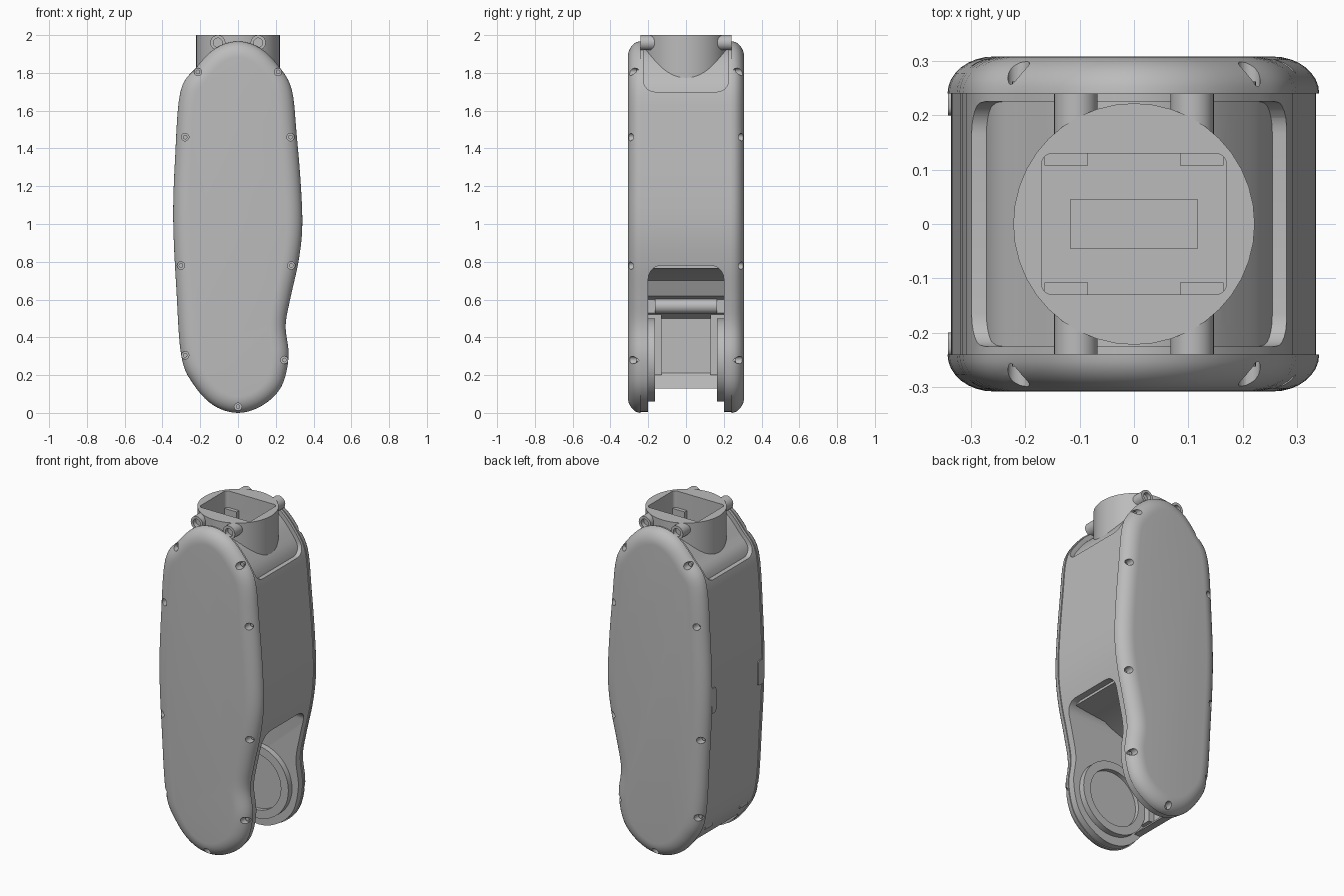
import bpy, bmesh, math
from mathutils import Matrix, Vector

if "Cube" in bpy.data.objects:
    bpy.data.objects.remove(bpy.data.objects["Cube"], do_unlink=True)

grey = bpy.data.materials.new("mid_grey")
grey.use_nodes = True
grey.diffuse_color = (0.5, 0.5, 0.5, 1)
grey.node_tree.nodes["Principled BSDF"].inputs["Base Color"].default_value = (0.5, 0.5, 0.5, 1)

# Side outline in x, z, clockwise from the top
KEYS = [(0, 1.967), (.12, 1.93), (.22, 1.83), (.285, 1.71), (.31, 1.48), (.333, 1.2),
        (.34, .98), (.32, .8), (.278, .61), (.252, .46), (.268, .3), (.23, .14), (.13, .04),
        (0, 0), (-.13, .04), (-.235, .15), (-.3, .3), (-.326, .65), (-.343, 1.02),
        (-.333, 1.35), (-.305, 1.7), (-.22, 1.83), (-.12, 1.93)]


def smooth_loop(keys, steps=5):
    """Closed spline through the key points."""
    k = [Vector(p) for p in keys]
    n, out = len(k), []
    for i in range(n):
        a, b, c, d = k[i - 1], k[i], k[(i + 1) % n], k[(i + 2) % n]
        for s in range(steps):
            t = s / steps
            out.append(b + (c - a) * t / 2 + (a * 2 - b * 5 + c * 4 - d) * t * t / 2
                       + (b * 3 - a - c * 3 + d) * t ** 3 / 2)
    return out


LOOP = smooth_loop(KEYS)


def outline(inset):
    pts = []
    for i, p in enumerate(LOOP):
        t = (LOOP[(i + 1) % len(LOOP)] - LOOP[i - 1]).normalized()
        pts.append(p + Vector((t.y, -t.x)) * inset)
    return pts


def finish(name, bm):
    bmesh.ops.recalc_face_normals(bm, faces=bm.faces)
    me = bpy.data.meshes.new(name)
    bm.to_mesh(me)
    bm.free()
    me.materials.append(grey)
    ob = bpy.data.objects.new(name, me)
    bpy.context.collection.objects.link(ob)
    return ob


def loft(name, rings):
    """Skin a list of (outline, y) rings and cap both ends."""
    bm = bmesh.new()
    vs = [[bm.verts.new((p[0], y, p[1])) for p in pts] for pts, y in rings]
    for a, b in zip(vs, vs[1:]):
        for i in range(len(a)):
            bm.faces.new((a[i - 1], a[i], b[i], b[i - 1]))
    bm.faces.new(vs[0])
    bm.faces.new(vs[-1])
    return finish(name, bm)


def box(name, lo, hi, axis=0, radius=0):
    """Box between two corners, rounded on the edges along one axis."""
    bm = bmesh.new()
    lo, hi = Vector(lo), Vector(hi)
    bmesh.ops.create_cube(bm, size=1, matrix=Matrix.Translation((lo + hi) / 2)
                          @ Matrix.Diagonal((*(hi - lo), 1)))
    if radius:
        edges = [e for e in bm.edges
                 if abs((e.verts[0].co - e.verts[1].co).normalized()[axis]) > .9]
        bmesh.ops.bevel(bm, geom=edges, offset=radius, segments=6, profile=.5, affect='EDGES')
    return finish(name, bm)


def rod(name, r, a, b, sides=32):
    """Cylinder from point a to point b."""
    a, b = Vector(a), Vector(b)
    bm = bmesh.new()
    turn = (b - a).to_track_quat('Z', 'Y').to_matrix().to_4x4()
    bmesh.ops.create_cone(bm, cap_ends=True, segments=sides, radius1=r, radius2=r,
                          depth=(b - a).length, matrix=Matrix.Translation((a + b) / 2) @ turn)
    return finish(name, bm)


def cut(ob, *cutters):
    for c in cutters:
        c.hide_render = True
        m = ob.modifiers.new("cut", 'BOOLEAN')
        m.operation, m.solver, m.object = 'DIFFERENCE', 'EXACT', c
        bpy.context.view_layer.objects.active = ob
        bpy.ops.object.modifier_apply(modifier=m.name)
        bpy.data.objects.remove(c, do_unlink=True)


# Main body with the fork opening below and the recess on top
body = loft("body", [(outline(.006), -.241), (outline(.006), .241)])
cut(body,
    box("fork_cutter", (-1, -.2, -.3), (1, .2, .78), 0, .07),
    box("recess_cutter", (-1, -.225, 1.7), (1, .225, 2.5), 0, .06))

# Closed rear wall and sloping ceiling inside the fork
rear = [p for p in outline(.006) if p.x < 0 and .12 < p.y < .85]
inner = [(.27, .8), (.27, .765), (.05, .75), (-.1, .7), (-.14, .62), (-.2, .6),
         (-.2, .53), (-.25, .5), (-.25, .21), (-.17, .13)]
loft("rear_wall", [(rear + inner, -.2), (rear + inner, .2)])
rod("cross_bar", .04, (-.2, -.165, .565), (-.2, .165, .565))

# Domed shoulder under the collar, and the collar itself
dome = [p for p in outline(.032) if p.y > 1.6]
shoulder = loft("shoulder", [(dome, -.228), (dome, .228)])
collar = rod("collar", .222, (0, 0, 1.72), (0, 0, 2), 40)
for part in (shoulder, collar):
    cut(part,
        box("pocket_cutter", (-.17, -.13, 1.83), (.17, .13, 2.2), 2, .02),
        box("slot_cutter", (-.117, -.045, 1.74), (.117, .045, 1.9)))

for sx in (-1, 1):
    for sy in (-1, 1):
        # Ledges in the pocket corners and bolt bosses beside the collar
        xs, ys = sorted((sx * .085, sx * .165)), sorted((sy * .108, sy * .132))
        box("pocket_ledge", (xs[0], ys[0], 1.82), (xs[1], ys[1], 1.9))
        boss = rod("collar_boss", .04, (sx * .107, sy * .15, 1.96), (sx * .107, sy * .24, 1.96))
        cut(boss, rod("bolt_cutter", .024, (sx * .107, sy * .215, 1.96), (sx * .107, sy * .3, 1.96)))

SCREWS = [(-.212, 1.805), (.212, 1.805), (-.28, 1.46), (.278, 1.46), (-.302, .78),
          (.282, .78), (-.28, .305), (.245, .28), (0, .032)]

for sy, side in ((-1, "front"), (1, "back")):
    # Rounded cover with countersunk screws
    rings = []
    for i in range(9):
        t = i / 8 * math.pi / 2
        rings.append((outline(.085 * (1 - math.cos(t))), sy * (.24 + .068 * math.sin(t))))
    cover = loft(side + "_cover", rings)
    for x, z in SCREWS:
        cut(cover, rod("screw_cutter", .02, (x, sy * .25, z), (x, sy * .4, z), 20))
        rod("screw", .012, (x, sy * .245, z), (x, sy * .262, z), 16)

    # Bearing ring on the inside of the fork
    ring = rod(side + "_bearing_ring", .22, (0, sy * .165, .28), (0, sy * .205, .28), 48)
    cut(ring, rod("bearing_cutter", .17, (0, sy * .1, .28), (0, sy * .19, .28), 48))

    # Step beside the rear wall and latch tab on the cover seam
    ys = sorted((sy * .13, sy * .2))
    box(side + "_inner_step", (-.27, ys[0], .2), (-.215, ys[1], .53))
    ys = sorted((sy * .2, sy * .243))
    box(side + "_latch_tab", (-.342, ys[0], .93), (-.325, ys[1], 1.08), 0, .015)

# Smooth shading with crisp edges
bpy.ops.object.select_all(action='DESELECT')
for ob in bpy.context.collection.objects:
    if ob.type == 'MESH' and grey.name in ob.data.materials:
        ob.select_set(True)
        bpy.context.view_layer.objects.active = ob
bpy.ops.object.shade_smooth_by_angle(angle=math.radians(32))
